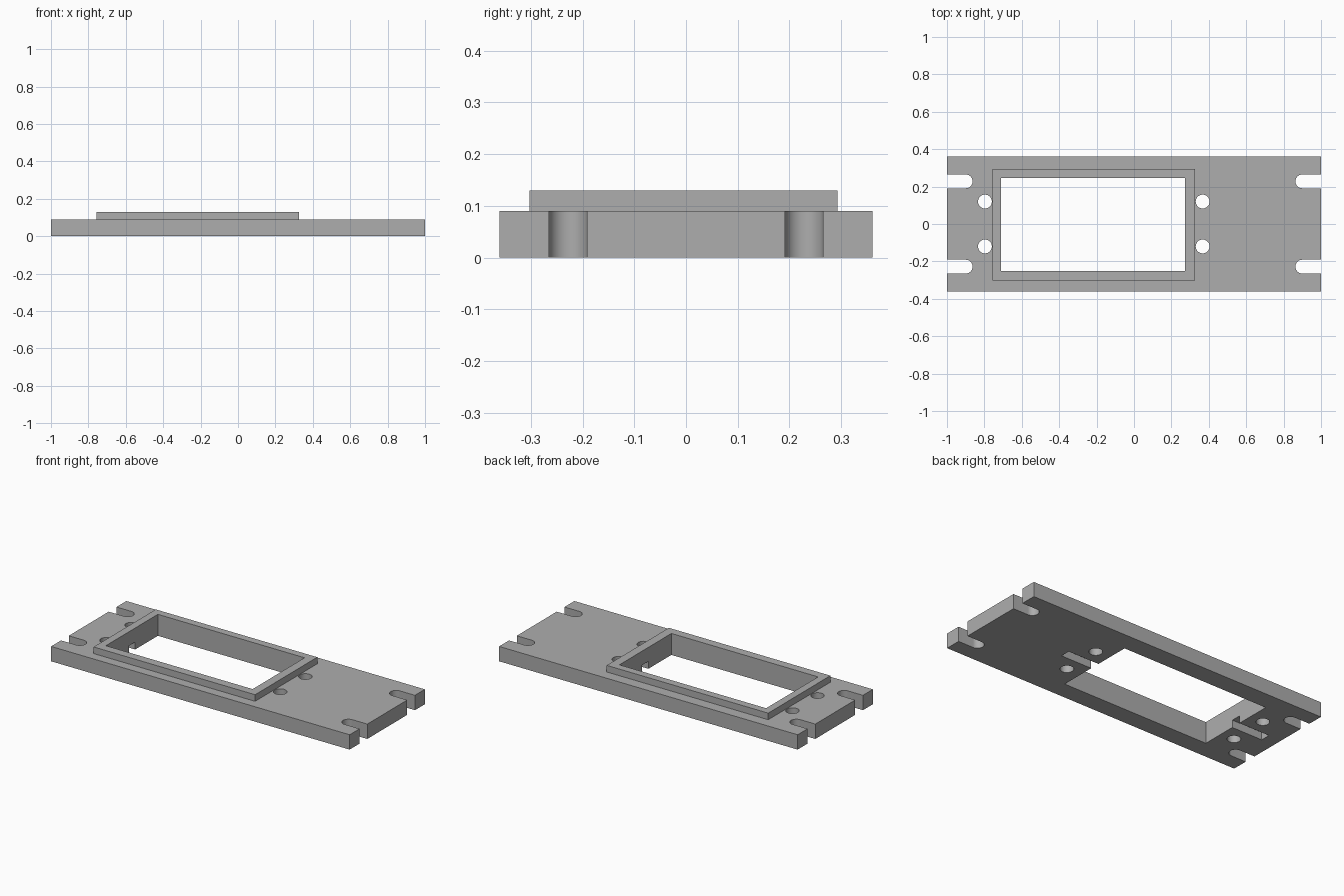
import bpy
import bmesh
from mathutils import Matrix, Vector

if "Cube" in bpy.data.objects:
    bpy.data.objects.remove(bpy.data.objects["Cube"])

PLATE_TOP, FRAME_TOP = 0.09, 0.13
OPENING_X, OPENING_Y = (-0.71, 0.273), (-0.25, 0.247)

grey = bpy.data.materials.new("plain grey")
grey.use_nodes = True
GREY = (0.42, 0.42, 0.42, 1)
grey.diffuse_color = GREY
grey.node_tree.nodes["Principled BSDF"].inputs["Base Color"].default_value = GREY


def make_object(name, bm, cutter=False):
    mesh = bpy.data.meshes.new(name)
    bm.to_mesh(mesh)
    bm.free()
    mesh.materials.append(grey)
    obj = bpy.data.objects.new(name, mesh)
    bpy.context.scene.collection.objects.link(obj)
    if cutter:
        obj.hide_render = True
        obj.hide_set(True)
    return obj


def box(name, xs, ys, zs, cutter=False):
    bm = bmesh.new()
    size = [b - a for a, b in (xs, ys, zs)]
    centre = Vector([(a + b) / 2 for a, b in (xs, ys, zs)])
    matrix = Matrix.Translation(centre) @ Matrix.Diagonal((*size, 1))
    bmesh.ops.create_cube(bm, size=1, matrix=matrix)
    return make_object(name, bm, cutter)


def drill(name, x, y, radius):
    bm = bmesh.new()
    bmesh.ops.create_cone(bm, cap_ends=True, segments=48, radius1=radius, radius2=radius,
                          depth=0.4, matrix=Matrix.Translation((x, y, 0)))
    return make_object(name, bm, True)


def slot(name, side, y, radius):
    # Round-ended slot: stretch the outer half of a cylinder past the plate end
    obj = drill(name, 0, 0, radius)
    for v in obj.data.vertices:
        if v.co.x > 0.001:
            v.co.x += 0.3
        v.co.x = side * (v.co.x + 0.9)
        v.co.y += y
    if side < 0:
        obj.data.flip_normals()
    return obj


def cut(obj, cutters):
    # Apply each cut, then drop the cutter
    bpy.context.view_layer.objects.active = obj
    for cutter in cutters:
        mod = obj.modifiers.new("cut", "BOOLEAN")
        mod.operation, mod.solver, mod.object = "DIFFERENCE", "EXACT", cutter
        bpy.ops.object.modifier_apply(modifier=mod.name)
        bpy.data.objects.remove(cutter)


# Base plate with opening, end slots, screw holes and underside channels
plate = box("base_plate", (-1, 1), (-0.36, 0.36), (0, PLATE_TOP))
cutters = [box("opening_cutter", OPENING_X, OPENING_Y, (-1, 1), True)]
for y_sign in (-1, 1):
    for side in (-1, 1):
        cutters.append(slot("slot_cutter", side, y_sign * 0.228, 0.037))
    for x in (-0.797, 0.367):
        cutters.append(drill("hole_cutter", x, y_sign * 0.12, 0.037))
for xs in ((-0.915, -0.6), (0.2, 0.48)):
    cutters.append(box("channel_cutter", xs, (-0.03, 0.03), (-0.1, 0.045), True))
cut(plate, cutters)

# Raised lip around the opening
lip = box("raised_frame", (-0.756, 0.326), (-0.302, 0.293), (PLATE_TOP, FRAME_TOP))
cut(lip, [box("opening_cutter", OPENING_X, OPENING_Y, (-1, 1), True)])

# Smooth the round walls, keep the corners crisp
for obj in (plate, lip):
    bpy.ops.object.select_all(action="DESELECT")
    obj.select_set(True)
    bpy.context.view_layer.objects.active = obj
    bpy.ops.object.shade_smooth_by_angle()
